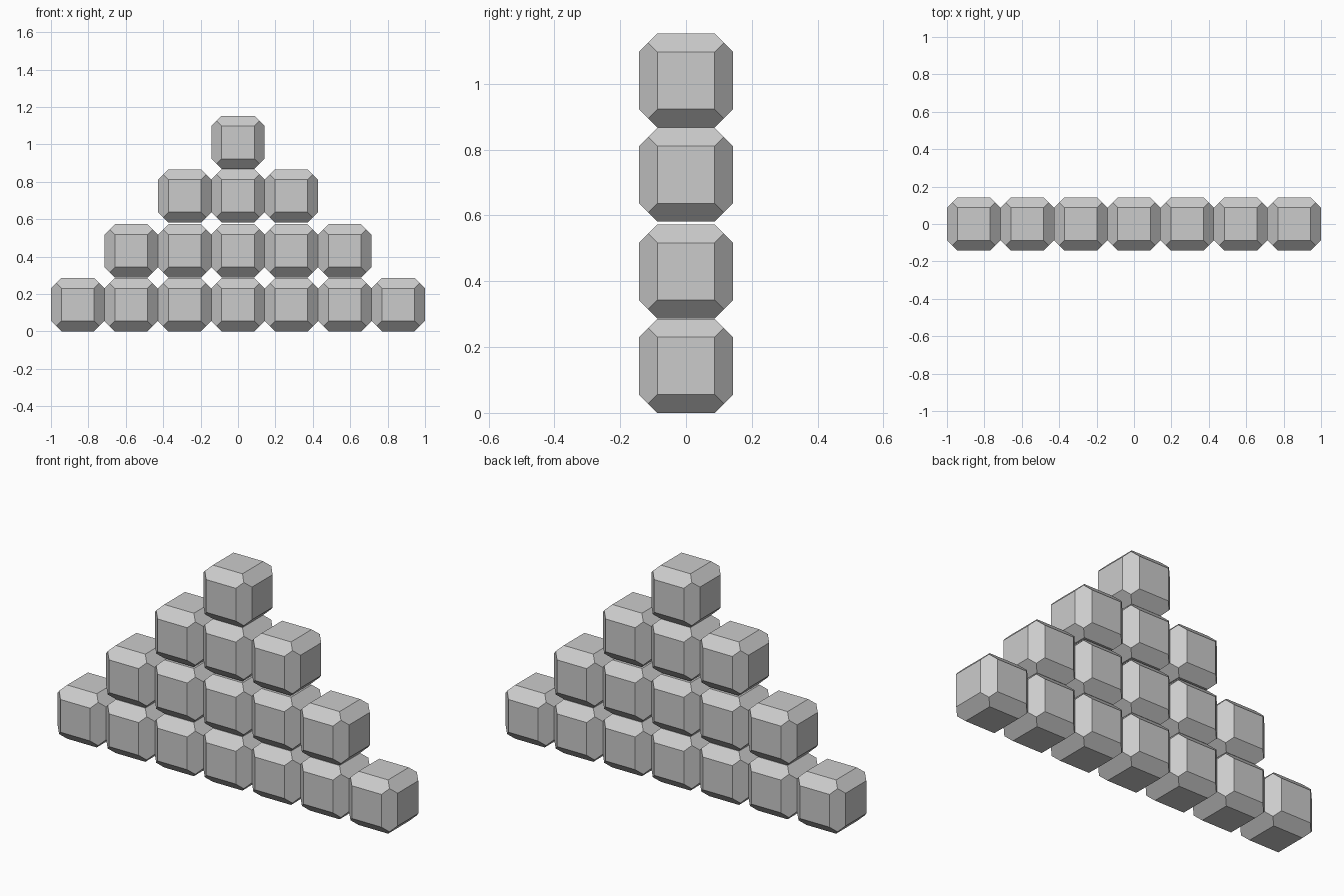
import bpy, bmesh
from itertools import product
from mathutils import Vector

if "Cube" in bpy.data.objects:
    bpy.data.objects.remove(bpy.data.objects["Cube"])

SIZE = 2 / 7          # block width and spacing
HALF = SIZE / 2
FLAT = 0.087          # half width of each flat square face
MID = (HALF + FLAT) / 2   # corner point where three chamfers meet


# Chamfered block: six squares joined by hexagonal chamfers
def block_mesh():
    bm = bmesh.new()
    for s in product((-1, 1), repeat=3):
        bm.verts.new(Vector(s) * MID)
        for axis in range(3):
            p = Vector(s) * FLAT
            p[axis] = s[axis] * HALF
            bm.verts.new(p)
    bmesh.ops.convex_hull(bm, input=bm.verts[:])
    bmesh.ops.dissolve_limit(bm, angle_limit=0.02, verts=bm.verts[:], edges=bm.edges[:])
    bmesh.ops.recalc_face_normals(bm, faces=bm.faces[:])
    mesh = bpy.data.meshes.new("block")
    bm.to_mesh(mesh)
    bm.free()
    return mesh


# Stepped pyramid wall: rows of 7, 5, 3 and 1 blocks
mesh = block_mesh()
for row, base in enumerate((0, 0.287, 0.581, 0.867)):
    reach = 3 - row
    for col in range(-reach, reach + 1):
        block = bpy.data.objects.new(f"block_row{row + 1}_{col + reach + 1}", mesh)
        block.location = (col * SIZE, 0, base + HALF)
        bpy.context.collection.objects.link(block)
